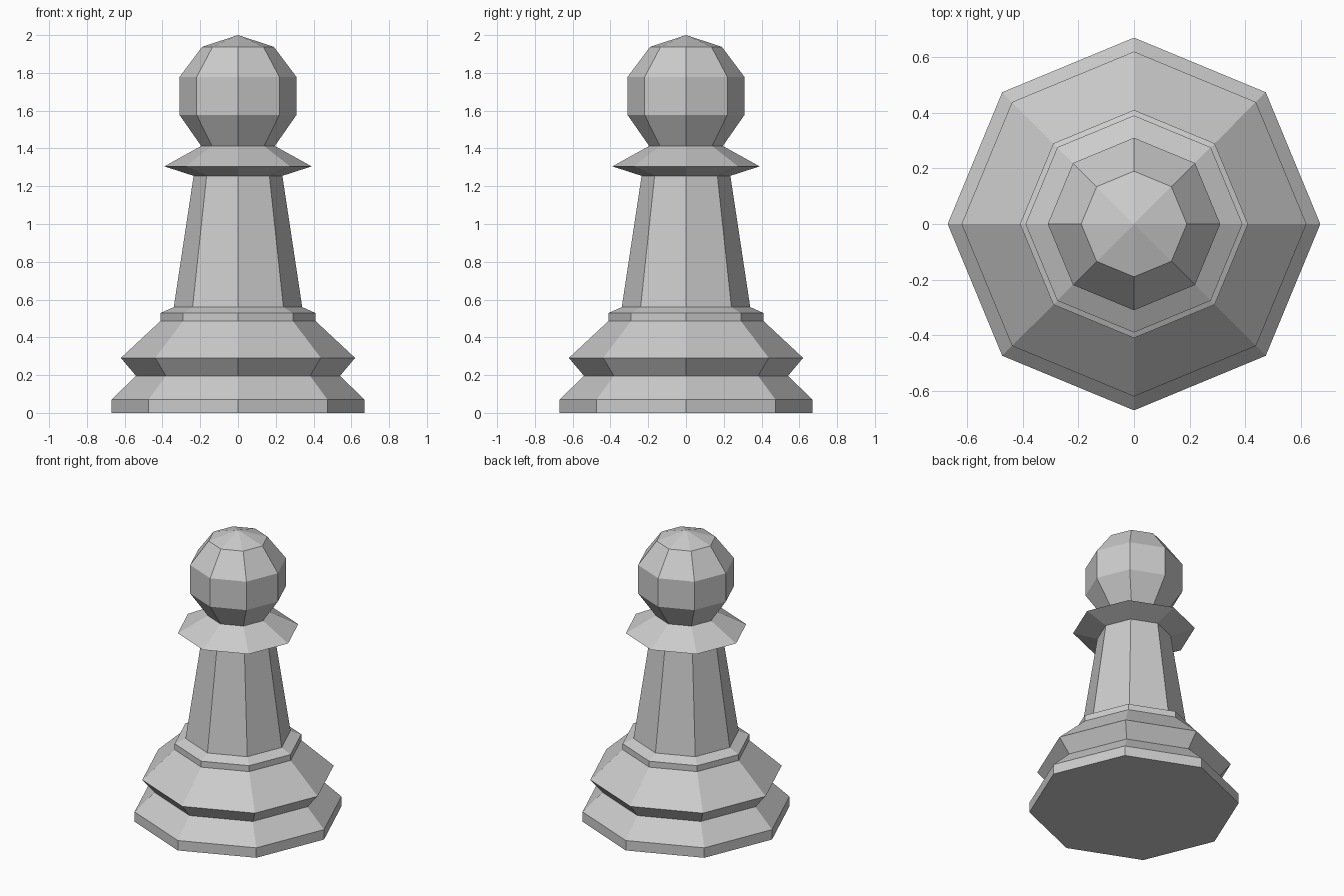
import bpy
import bmesh
from math import cos, sin, tau

cube = bpy.data.objects.get("Cube")
if cube:
    bpy.data.objects.remove(cube, do_unlink=True)

SIDES = 8
GREY = (0.6, 0.6, 0.6, 1.0)

grey = bpy.data.materials.new("grey")
grey.use_nodes = True
grey.diffuse_color = GREY
grey.node_tree.nodes["Principled BSDF"].inputs["Base Color"].default_value = GREY


def turned_part(name, profile):
    """Turn a (radius, height) profile, bottom to top, into a flat-faced part.
    A radius of zero closes that end in a point."""
    bm = bmesh.new()
    rings = []
    for radius, z in profile:
        count = SIDES if radius else 1
        rings.append([bm.verts.new((radius * cos(tau * i / SIDES),
                                    radius * sin(tau * i / SIDES), z))
                      for i in range(count)])
    for low, high in zip(rings, rings[1:]):
        for i in range(SIDES):
            j = (i + 1) % SIDES
            corners = [low[i % len(low)], low[j % len(low)],
                       high[j % len(high)], high[i % len(high)]]
            bm.faces.new(list(dict.fromkeys(corners)))
    mesh = bpy.data.meshes.new(name)
    bm.to_mesh(mesh)
    bm.free()
    mesh.materials.append(grey)
    part = bpy.data.objects.new(name, mesh)
    bpy.context.collection.objects.link(part)
    return part


# Rings where neighbouring parts meet
stem_foot = (0.34, 0.56)
stem_top = (0.235, 1.255)
neck = (0.195, 1.413)

# Stepped base, closed underneath
turned_part("base", [(0, 0), (0.67, 0), (0.67, 0.07), (0.54, 0.196),
                     (0.62, 0.291), (0.41, 0.487), (0.41, 0.529), stem_foot])

# Tapered stem
turned_part("stem", [stem_foot, stem_top])

# Sharp-edged collar
turned_part("collar", [stem_top, (0.39, 1.305), neck])

# Faceted ball head, closed in a low point
turned_part("head", [neck, (0.31, 1.578), (0.31, 1.778), (0.19, 1.938), (0, 2)])
